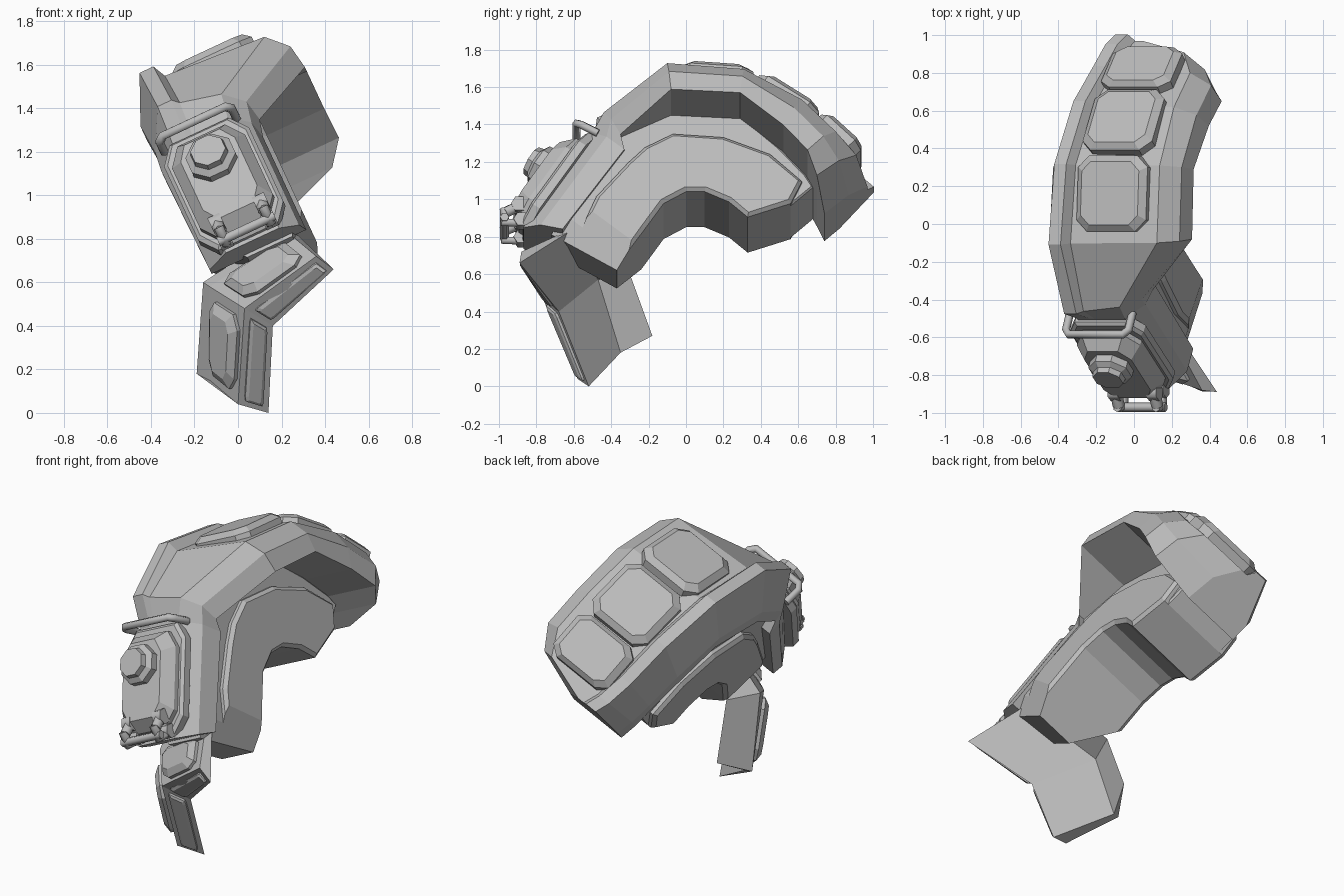
import bpy, bmesh, math
from mathutils import Vector, Matrix

cube = bpy.data.objects.get("Cube")
if cube:
    bpy.data.objects.remove(cube, do_unlink=True)

# The arch leans sideways: local axes are a (across), y (along) and b (up)
LEAN = Matrix.Rotation(math.radians(-25), 3, 'Y')

grey = bpy.data.materials.new("plain grey")
grey.use_nodes = True
COLOUR = (0.5, 0.5, 0.5, 1)
grey.diffuse_color = COLOUR
grey.node_tree.nodes["Principled BSDF"].inputs["Base Color"].default_value = COLOUR


def tilt(a, y, b):
    return LEAN @ Vector((a, y, b))


def finish(name, bm):
    bmesh.ops.recalc_face_normals(bm, faces=bm.faces)
    mesh = bpy.data.meshes.new(name)
    bm.to_mesh(mesh)
    bm.free()
    mesh.materials.append(grey)
    ob = bpy.data.objects.new(name, mesh)
    bpy.context.collection.objects.link(ob)


def loft(name, rings):
    bm = bmesh.new()
    rows = [[bm.verts.new(p) for p in ring] for ring in rings]
    n = len(rows[0])
    for r, s in zip(rows, rows[1:]):
        for i in range(n):
            j = (i + 1) % n
            bm.faces.new((r[i], r[j], s[j], s[i]))
    bm.faces.new(rows[0])
    bm.faces.new(rows[-1])
    finish(name, bm)


def slab(name, outline, a0, a1, edge):
    """Side profile pushed across from a0 to a chamfered face at a1, tapered at its low end."""
    bm = bmesh.new()
    face = bm.faces.new([bm.verts.new(tilt(a0, y, b)) for y, b in outline])
    made = bmesh.ops.extrude_face_region(bm, geom=[face])["geom"]
    bmesh.ops.translate(bm, vec=tilt(a1 - a0 - math.copysign(edge, a1 - a0), 0, 0),
                        verts=[v for v in made if isinstance(v, bmesh.types.BMVert)])
    cap = [f for f in made if isinstance(f, bmesh.types.BMFace)]
    bmesh.ops.recalc_face_normals(bm, faces=bm.faces)
    bmesh.ops.inset_region(bm, faces=cap, thickness=edge, depth=edge)
    # Corner cuts that narrow the front end on both sides
    for point, normal in (((.34, -.37, .44), (-.17, -.06, -.11)),
                          ((.6, -.37, .44), (.14, -.038, -.047))):
        cut = bmesh.ops.bisect_plane(bm, geom=bm.verts[:] + bm.edges[:] + bm.faces[:],
                                     plane_co=tilt(*point), plane_no=tilt(*normal),
                                     clear_outer=True)["geom_cut"]
        rim = [e for e in cut if isinstance(e, bmesh.types.BMEdge)]
        if rim:
            bmesh.ops.holes_fill(bm, edges=rim)
    finish(name, bm)


def plate(name, quad, cut, layers):
    """Octagonal plate over a quad; layers are (scale across, scale along, height)."""
    q = [Vector(p) for p in quad]
    n = (q[1] - q[0]).cross(q[3] - q[0]).normalized()
    k = 1 - cut
    octagon = [(-k, -1), (k, -1), (1, -k), (1, k), (k, 1), (-k, 1), (-1, k), (-1, -k)]
    rings = []
    for su, sv, h in layers:
        ring = []
        for u, v in octagon:
            s, t = (1 + u * su) / 2, (1 + v * sv) / 2
            ring.append(q[0].lerp(q[1], s).lerp(q[3].lerp(q[2], s), t) + n * h)
        rings.append(ring)
    loft(name, rings)


def bar(name, points, radius):
    curve = bpy.data.curves.new(name, 'CURVE')
    curve.dimensions = '3D'
    curve.bevel_depth = radius
    curve.bevel_resolution = 1
    curve.use_fill_caps = True
    line = curve.splines.new('POLY')
    line.points.add(len(points) - 1)
    for p, co in zip(line.points, points):
        p.co = (*tilt(*co), 1)
    curve.materials.append(grey)
    ob = bpy.data.objects.new(name, curve)
    bpy.context.collection.objects.link(ob)
    bpy.ops.object.select_all(action='DESELECT')
    ob.select_set(True)
    bpy.context.view_layer.objects.active = ob
    bpy.ops.object.convert(target='MESH')


# Hood: outer (y, b), inner (y, b), left edge, right edge, left rim, left crown
STATIONS = [
    ((-.87, .69), (-.66, .63), .16, .64, 1.0, 1.0),
    ((-.50, 1.25), (-.33, 1.10), .15, .64, 1.0, 1.0),
    ((-.44, 1.36), (-.35, 1.18), .16, .66, 1.4, 1.25),
    ((-.10, 1.515), (-.08, 1.31), .15, .95, 1.45, 1.15),
    ((.31, 1.48), (.29, 1.29), .16, .95, 1.4, 1.12),
    ((.62, 1.30), (.52, 1.10), .18, .95, 1.3, 1.08),
    ((.80, 1.11), (.65, .95), .20, .955, 1.25, 1.05),
    ((.91, 1.01), (.70, .84), .22, .87, 1.2, 1.0),
    ((.97, .95), (.74, .74), .25, .6, 1.15, 1.0),
]
rings = []
for (yo, bo), (yi, bi), left, right, rim, crown in STATIONS:
    section = [(left, 0), (left, .35), (left + .1, rim), (left + .17, rim),
               (left + .2, crown), (right - .11, 1), (right - .02, .56), (right, 0)]
    rings.append([tilt(a, yi + (yo - yi) * t, bi + (bo - bi) * t) for a, t in section])
loft("hood", rings)

# Raised pads along the crown
PADS = {"front": ((-.04, 1.525), (.36, 1.495)),
        "middle": ((.38, 1.48), (.70, 1.26)),
        "rear": ((.71, 1.25), (.92, 1.04))}
for label, ((y0, b0), (y1, b1)) in PADS.items():
    quad = [tilt(a, y, b) for a, y, b in
            ((.36, y0, b0), (.81, y0, b0), (.81, y1, b1), (.36, y1, b1))]
    plate(label + "_crown_pad", quad, .3,
          [(.9, 1, -.05), (.9, 1, .02), (.74, .84, .05)])

# Inner arch and its raised side plates
INNER = [(.56, .78), (.33, .70), (.23, .79), (.1, .85), (0, .85),
         (-.12, .78), (-.22, .63), (-.37, .41)]
SIDE = [(-.59, .56), (-.48, .82), (-.31, 1.02), (-.22, 1.11), (-.07, 1.19),
        (.2, 1.17), (.45, 1.07), (.62, .91)] + INNER
slab("inner_arch", [(-.72, .63), (-.36, 1.2), (-.08, 1.33), (.29, 1.31), (.5, 1.12),
                    (.64, .96), (.68, .89)] + INNER, .21, .62, .01)
slab("left_side_plate", SIDE, .5, .66, .02)
slab("right_side_plate", SIDE, .35, .17, .02)


# Front face plates and knob, placed on the sloping front
def front_quad(a0, a1, t0, t1):
    (y0, b0), (y1, b1) = STATIONS[0][0], STATIONS[1][0]
    return [tilt(a, y0 + (y1 - y0) * t, b0 + (b1 - b0) * t)
            for a, t in ((a0, t0), (a1, t0), (a1, t1), (a0, t1))]


plate("front_base_plate", front_quad(.17, .6, .03, .98), .3,
      [(1, 1, -.03), (1, 1, .015), (.92, .95, .03)])
plate("front_boss", front_quad(.2, .57, .07, .9), .35,
      [(1, 1, 0), (1, 1, .06), (.74, .8, .13)])
plate("front_knob", front_quad(.275, .495, .45, .77), .586,
      [(.9, .9, .08), (1, 1, .12), (1, 1, .17), (.75, .75, .19), (.7, .7, .22)])

# Carrying handle
bar("handle", [(.2, -.47, 1.23), (.2, -.56, 1.28), (.225, -.585, 1.3),
               (.54, -.585, 1.3), (.565, -.56, 1.28), (.565, -.47, 1.23)], .022)

# Clasp: two lugs joined by a pin
for a, side in ((.28, "right"), (.505, "left")):
    bar(side + "_lug_barrel", [(a - .03, -.89, .83), (a + .03, -.89, .83)], .046)
    bar(side + "_lug_arm", [(a, -.74, .88), (a, -.89, .83), (a, -.965, .79)], .032)
    bar(side + "_lug_foot", [(a - .03, -.88, .74), (a + .03, -.88, .74)], .042)
    bar(side + "_lug_link", [(a, -.97, .81), (a, -.97, .73), (a, -.86, .73)], .026)
bar("clasp_pin", [(.25, -.97, .75), (.535, -.97, .75)], .024)

# Hanging flap: rows from bottom to top; back lip, outer corner, left, ridge, right, inner corner
FLAP = [
    [(-.08, -.18, .27), (-.19, -.36, .18), (-.13, -.45, .15), (0, -.58, .04),
     (.14, -.52, 0), (-.15, -.35, .18)],
    [(-.06, -.3, .6), (-.16, -.48, .6), (-.13, -.56, .58), (.03, -.77, .48),
     (.16, -.68, .4), (-.12, -.47, .57)],
    [(.27, -.42, .84), (.22, -.62, .85), (.24, -.66, .82), (.36, -.88, .72),
     (.44, -.89, .66), (.26, -.62, .83)],
]
loft("hanging_flap", FLAP)

# Raised panels on the flap
for r, label in ((0, "lower"), (1, "upper")):
    lo, hi = FLAP[r], FLAP[r + 1]
    plate(label + "_flap_panel", (lo[2], lo[3], hi[3], hi[2]), .35,
          [(.85, .78, -.01), (.85, .78, .02), (.55, .6, .045)])
    plate(label + "_flap_strip", (lo[3], lo[4], hi[4], hi[3]), .1,
          [(.6, .88, -.01), (.6, .88, .012), (.4, .82, .02)])
